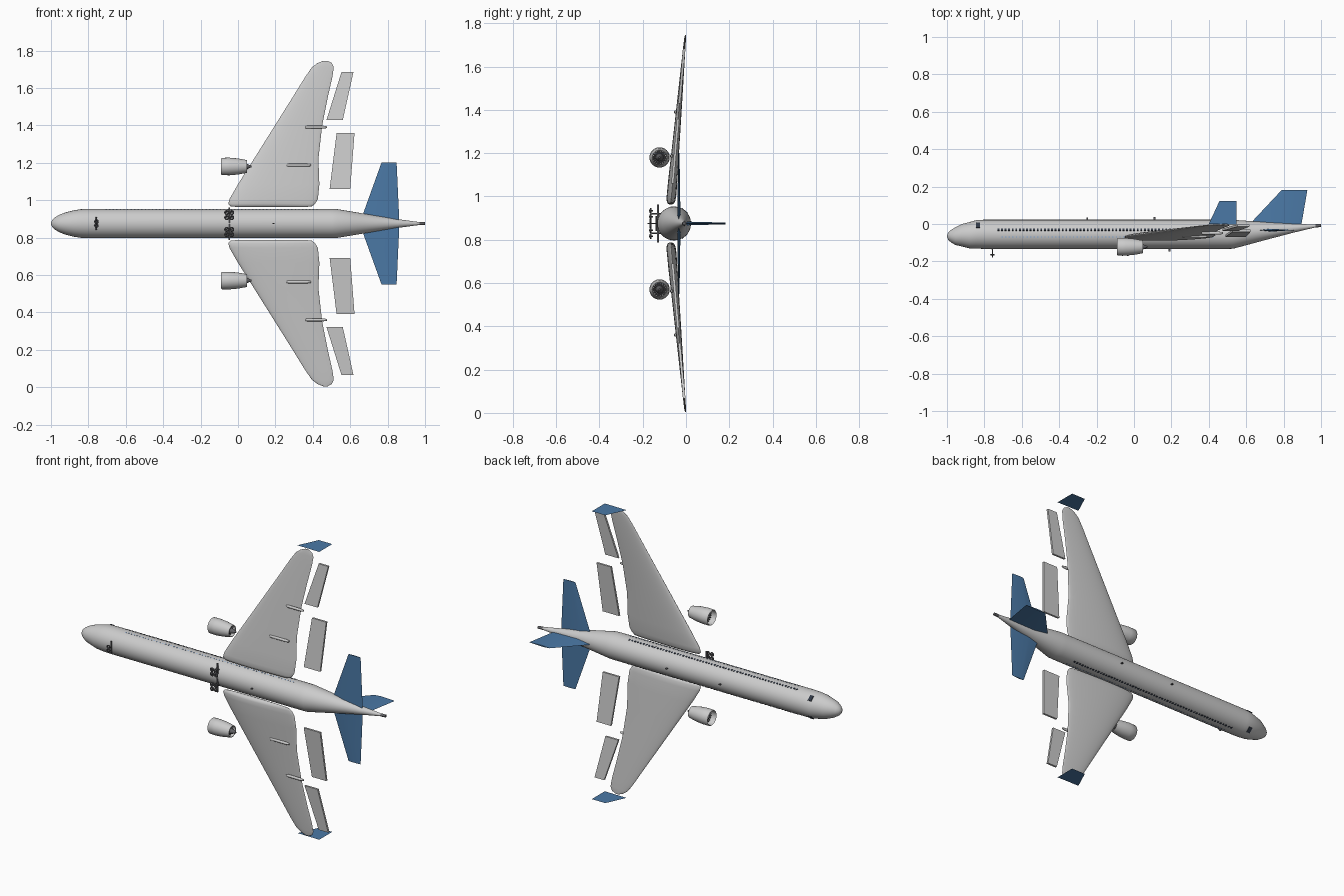
import bpy, bmesh, math
from mathutils import Vector, Matrix

if "Cube" in bpy.data.objects:
    bpy.data.objects.remove(bpy.data.objects["Cube"])

C = 0.875          # mirror plane of the aircraft (z)
BODY_Y = -0.055    # fuselage axis height


def material(name, col):
    m = bpy.data.materials.new(name)
    m.diffuse_color = (*col, 1)
    m.use_nodes = True
    m.node_tree.nodes["Principled BSDF"].inputs["Base Color"].default_value = m.diffuse_color
    return m


BLUE = material("blue_paint", (0.07, 0.19, 0.38))
DARK = material("dark_glass", (0.03, 0.04, 0.06))
TRIM = material("light_blue_trim", (0.25, 0.45, 0.8))
METAL = material("dark_metal", (0.12, 0.12, 0.13))


def finish(name, bm, mat=None, smooth=True, angle=35):
    bmesh.ops.recalc_face_normals(bm, faces=bm.faces)
    me = bpy.data.meshes.new(name)
    bm.to_mesh(me)
    bm.free()
    ob = bpy.data.objects.new(name, me)
    bpy.context.collection.objects.link(ob)
    if mat:
        me.materials.append(mat)
    if smooth:
        bpy.ops.object.select_all(action='DESELECT')
        ob.select_set(True)
        bpy.context.view_layer.objects.active = ob
        bpy.ops.object.shade_smooth_by_angle(angle=math.radians(angle))
    return ob


def flip(z, s):
    return C + s * (z - C)


def loft(bm, rings, cap=True, loop=False):
    vs = [[bm.verts.new(p) for p in r] for r in rings]
    n = len(vs[0])
    pairs = list(zip(vs, vs[1:])) + ([(vs[-1], vs[0])] if loop else [])
    for a, b in pairs:
        for i in range(n):
            j = (i + 1) % n
            bm.faces.new((a[i], a[j], b[j], b[i]))
    if cap and not loop:
        bm.faces.new(vs[0])
        bm.faces.new(vs[-1])


def lathe(bm, prof, z, n=32, loop=False):
    """Rings round the x axis; prof holds (x, radius, y centre)."""
    rings = [[(x, y + r * math.cos(2 * math.pi * i / n), z + r * math.sin(2 * math.pi * i / n))
              for i in range(n)] for x, r, y in prof]
    loft(bm, rings, loop=loop)


def box(bm, c, size, rot=Matrix()):
    bmesh.ops.create_cube(bm, size=1, matrix=Matrix.Translation(c) @ rot @ Matrix.Diagonal((*size, 1)))


def rod(bm, a, b, r, n=12):
    a, b = Vector(a), Vector(b)
    q = (b - a).to_track_quat('Z', 'Y').to_matrix().to_4x4()
    bmesh.ops.create_cone(bm, cap_ends=True, segments=n, radius1=r, radius2=r, depth=(b - a).length,
                          matrix=Matrix.Translation((a + b) / 2) @ q)


def wheel(bm, x, y, z, R, r, n=20, m=8):
    """Tyre lying flat, its axle along y."""
    rings = []
    for i in range(n):
        a = 2 * math.pi * i / n
        rings.append([(x + (R + r * math.cos(2 * math.pi * k / m)) * math.cos(a),
                       y + r * math.sin(2 * math.pi * k / m),
                       z + (R + r * math.cos(2 * math.pi * k / m)) * math.sin(a)) for k in range(m)])
    loft(bm, rings, loop=True)


def wing_y(z):
    return -0.07 + (z - 0.97) / 0.775 * 0.067


# fuselage
bm = bmesh.new()
nose = [(-1, .004), (-.993, .02), (-.98, .032), (-.955, .047), (-.92, .06), (-.88, .070), (-.84, .0765), (-.80, .078), (.5, .078)]
prof = [(x, r, BODY_Y - (.01 if x < -.95 else .005 if x < -.85 else 0)) for x, r in nose]
prof += [(.53, .077, BODY_Y), (.62, .062, -.046), (.72, .045, -.036), (.85, .024, -.023), (.975, .007, -.01)]
lathe(bm, prof, C, 48)
finish("fuselage", bm)

# tail exhaust
bm = bmesh.new()
lathe(bm, [(.97, .009, -.01), (1.0, .008, -.008)], C, 20)
finish("tail_exhaust", bm, METAL)

# wings: z, leading x, trailing x, thickness
SECT = [(.963, 0, .36, .012), (.967, -.04, .395, .030), (.98, -.052, .412, .042), (1.005, -.046, .427, .046),
        (1.085, .0, .435, .044), (1.22, .085, .43, .036), (1.40, .198, .45, .027), (1.55, .292, .48, .019),
        (1.66, .36, .505, .013), (1.71, .395, .512, .010), (1.733, .425, .502, .008), (1.745, .455, .48, .004)]
for side, s in (("upper", 1), ("lower", -1)):
    bm = bmesh.new()
    rings = []
    for z, x0, x1, t in SECT:
        ring = []
        for i in range(32):
            a = 2 * math.pi * i / 32
            u = (1 - math.cos(a)) / 2
            h = math.sin(a) * (1 - .45 * u) * 1.2
            ring.append((x0 + (x1 - x0) * u, wing_y(z) + h * t / 2, flip(z, s)))
        rings.append(ring)
    loft(bm, rings)
    finish("wing_" + side, bm, angle=60)

    # flap and aileron panels
    for name, zi, xi, zo, xo in (("flap", 1.06, (.49, .60), 1.358, (.527, .623)),
                                 ("aileron", 1.428, (.473, .56), 1.684, (.553, .617))):
        bm = bmesh.new()
        loft(bm, [[(x[0], wing_y(z) - .006, flip(z, s)), (x[1], wing_y(z) - .006, flip(z, s)),
                   (x[1], wing_y(z) + .006, flip(z, s)), (x[0], wing_y(z) + .006, flip(z, s))]
                  for z, x in ((zi, xi), (zo, xo))])
        finish(name + "_" + side, bm, smooth=False)

    # flap track fairings
    bm = bmesh.new()
    for x0, x1, z in ((.26, .39, 1.187), (.36, .475, 1.39)):
        y = wing_y(z) - .015
        lathe(bm, [(x0, .005, y), (x0 + .01, .008, y), (x1 - .02, .008, y), (x1, .005, y)], flip(z, s), 12)
    finish("flap_fairings_" + side, bm)

    # winglet
    bm = bmesh.new()
    z = flip(1.75, s)
    bm.faces.new([bm.verts.new(p) for p in ((.40, 0, z), (.548, -.002, z), (.548, .123, z), (.457, .123, z))])
    finish("winglet_" + side, bm, BLUE, False)

    # tailplane
    bm = bmesh.new()
    rings = []
    for z, x0, x1, t in ((C, .65, .863, .016), (1.20, .767, .848, .006)):
        xm = x0 + (x1 - x0) * .35
        zz = flip(z, s)
        rings.append([(x0, -.033, zz), (xm, -.033 - t / 2, zz), (x1, -.033, zz), (xm, -.033 + t / 2, zz)])
    loft(bm, rings)
    finish("tailplane_" + side, bm, BLUE)

    # engine nacelle, open at both ends
    ez, ey = flip(1.18, s), -.122
    bm = bmesh.new()
    lathe(bm, [(x, r, ey) for x, r in ((-.09, .043), (-.086, .0465), (-.045, .047), (0, .043), (.048, .034),
                                       (.048, .031), (0, .037), (-.05, .040), (-.085, .040))], ez, 40, True)
    finish("engine_nacelle_" + side, bm, angle=50)

    # engine core, spinner and exhaust cone
    bm = bmesh.new()
    lathe(bm, [(x, r, ey) for x, r in ((-.078, .001), (-.07, .007), (-.058, .012), (-.03, .018), (.03, .018),
                                       (.05, .013), (.072, .004))], ez, 24)
    finish("engine_core_" + side, bm, METAL)

    # fan blades
    bm = bmesh.new()
    for k in range(18):
        rot = Matrix.Rotation(2 * math.pi * k / 18, 4, 'X')
        for x in (-.055, .025):
            r = .026 if x < 0 else .023
            box(bm, Vector((x, ey, ez)) + rot @ Vector((0, 0, r)), (.008, .005, .026 if x < 0 else .02),
                rot @ Matrix.Rotation(.6, 4, 'Z'))
    finish("fan_blades_" + side, bm, METAL, False)

    # cabin windows and lower trim row
    bm, bt = bmesh.new(), bmesh.new()
    for k in range(60):
        x = -.725 + k * .0191
        box(bm, (x, -.031, flip(C + .0738, s)), (.010, .011, .004), Matrix.Rotation(-.31 * s, 4, 'X'))
        box(bt, (x + .02, -.07, flip(C + .0763, s)), (.007, .005, .003), Matrix.Rotation(.19 * s, 4, 'X'))
    finish("cabin_windows_" + side, bm, DARK, False)
    finish("trim_row_" + side, bt, TRIM, False)

    # cockpit window
    bm = bmesh.new()
    box(bm, (-.835, -.007, flip(C + .0585, s)), (.022, .034, .006), Matrix.Rotation(-.69 * s, 4, 'X'))
    finish("cockpit_window_" + side, bm, DARK, False)

    # main gear bogie
    gz = flip(.92, s)
    bm = bmesh.new()
    for dx in (-.0135, .0135):
        for dz in (-.0135, .0135):
            wheel(bm, -.047 + dx, -.163, gz + dz, .009, .0045)
            rod(bm, (-.047 + dx, -.172, gz + dz), (-.047 + dx, -.152, gz + dz), .003)
    rod(bm, (-.047, -.13, gz - .042), (-.047, -.13, gz + .042), .005)
    rod(bm, (-.047, -.16, gz), (-.047, -.115, gz), .004)
    finish("main_gear_" + side, bm, METAL)

# fin
bm = bmesh.new()
loft(bm, [[(x0, y, C), (x0 + (x1 - x0) * .35, y, C + t), (x1, y, C), (x0 + (x1 - x0) * .35, y, C - t)]
          for y, x0, x1, t in ((-.015, .605, .893, .009), (.182, .79, .927, .004))])
finish("fin", bm, BLUE)

# nose gear
bm = bmesh.new()
for z in (C - .011, C + .011):
    wheel(bm, -.757, -.164, z, .008, .004)
rod(bm, (-.757, -.138, C - .035), (-.757, -.138, C + .035), .004)
rod(bm, (-.757, -.178, C), (-.757, -.125, C), .003)
finish("nose_gear", bm, METAL)

# antennas above and below the body
bm = bmesh.new()
for x, y in ((-.25, .028), (.11, .029), (.19, -.138)):
    box(bm, (x, y, C), (.010, .016, .004))
finish("antennas", bm, METAL, False)
